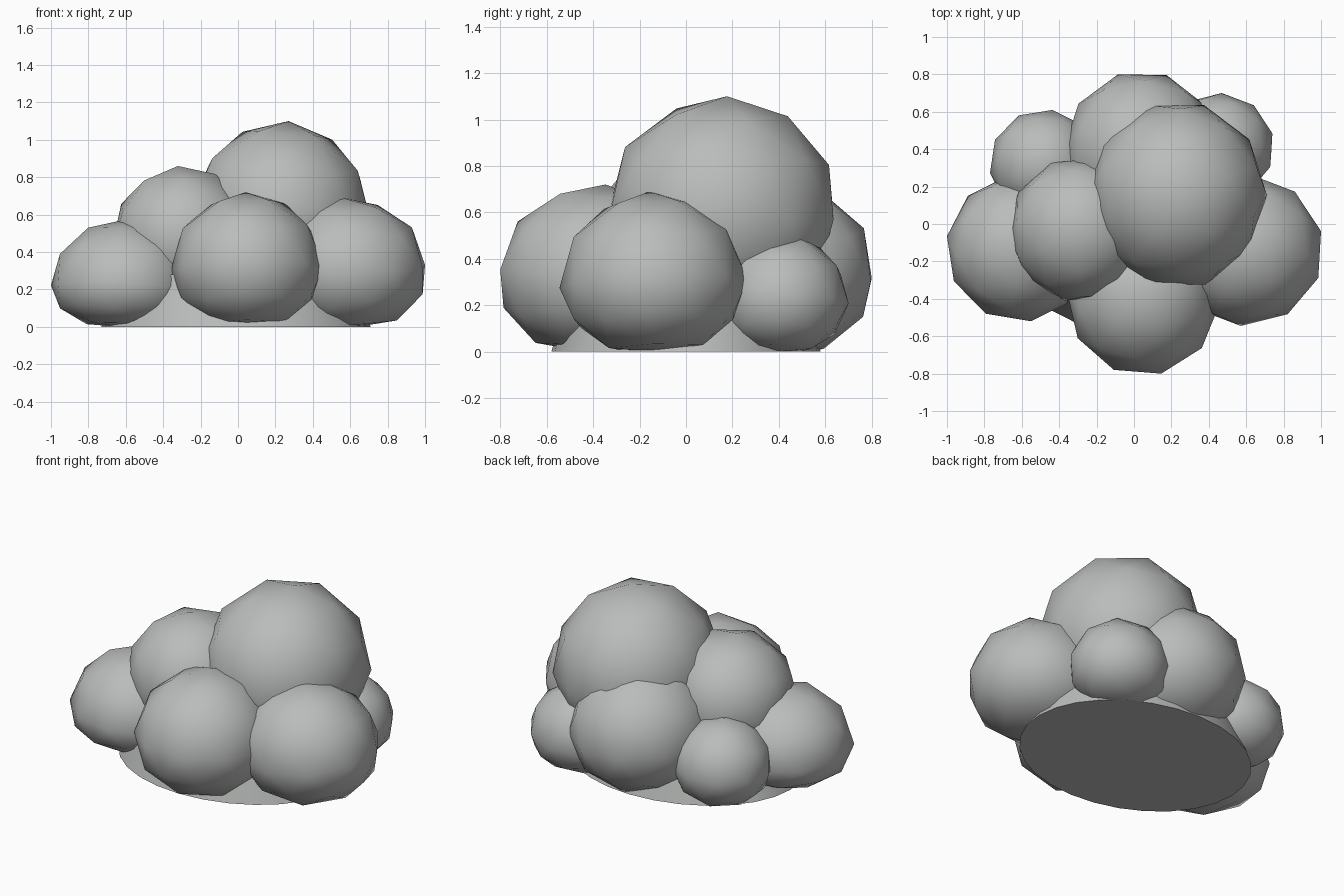
import bpy, bmesh, math, random
from mathutils import Euler

if "Cube" in bpy.data.objects:
    bpy.data.objects.remove(bpy.data.objects["Cube"])

random.seed(7)

mat = bpy.data.materials.new("cloud_grey")
mat.diffuse_color = (0.49, 0.505, 0.495, 1)
mat.use_nodes = True
mat.node_tree.nodes["Principled BSDF"].inputs["Base Color"].default_value = mat.diffuse_color


def finish(bm, name):
    for f in bm.faces:
        f.smooth = True
    me = bpy.data.meshes.new(name)
    bm.to_mesh(me)
    bm.free()
    me.materials.append(mat)
    ob = bpy.data.objects.new(name, me)
    bpy.context.collection.objects.link(ob)
    return ob


def puff(name, x, y, z, r, top):
    """Low-poly ball reaching up to top, its lower half squashed onto the ground."""
    bm = bmesh.new()
    bmesh.ops.create_icosphere(bm, subdivisions=2, radius=1)
    rot = Euler((random.uniform(-.12, .12), random.uniform(-.12, .12),
                 random.uniform(0, math.tau))).to_matrix()
    for v in bm.verts:
        v.co = rot @ v.co
    # fit each axis exactly to the unit radius
    for a in range(3):
        m = max(abs(v.co[a]) for v in bm.verts)
        for v in bm.verts:
            v.co[a] /= m
    low = min(r, z * 1.1)
    for v in bm.verts:
        h = v.co.z * (low if v.co.z < 0 else top - z)
        v.co = (v.co.x * r + x, v.co.y * r + y, max(0.0, z + h))
    return finish(bm, name)


# Cloud puffs: centre, radius and top height
for spec in [
    ("top_puff", 0.23, 0.155, 0.60, 0.48, 1.10),
    ("upper_left_puff", -0.29, -0.03, 0.48, 0.38, 0.86),
    ("front_puff", 0.05, -0.39, 0.31, 0.41, 0.72),
    ("right_puff", 0.595, -0.14, 0.29, 0.405, 0.69),
    ("left_puff", -0.61, -0.13, 0.21, 0.39, 0.575),
    ("back_puff", 0.04, 0.38, 0.33, 0.42, 0.75),
    ("back_left_puff", -0.48, 0.32, 0.22, 0.29, 0.51),
    ("back_right_puff", 0.45, 0.41, 0.22, 0.29, 0.51),
]:
    puff(*spec)

# Flat underside filling the gaps between the puffs
bm = bmesh.new()
bmesh.ops.create_cone(bm, cap_ends=True, segments=28, radius1=1, radius2=0.85, depth=1)
for v in bm.verts:
    v.co = (v.co.x * 0.72 - 0.01, v.co.y * 0.58, (v.co.z + 0.5) * 0.28)
base = finish(bm, "flat_base")
bpy.context.view_layer.objects.active = base
base.select_set(True)
bpy.ops.object.shade_smooth_by_angle(angle=math.radians(35))
